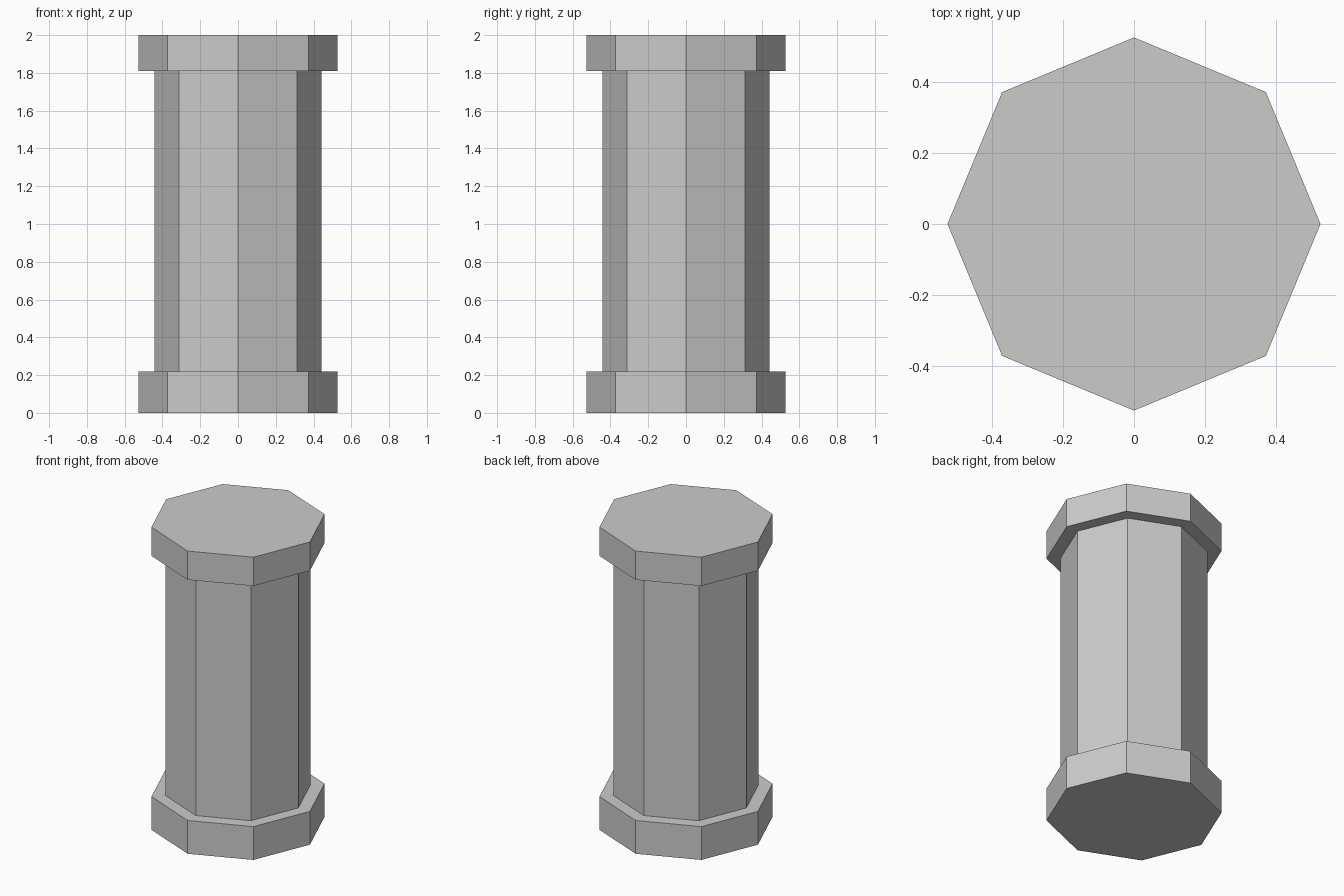
import bpy

if "Cube" in bpy.data.objects:
    bpy.data.objects.remove(bpy.data.objects["Cube"])

SIDES = 8


def octagon_block(name, radius, z_low, z_high):
    # Eight-sided prism with corners on the x and y axes
    bpy.ops.mesh.primitive_cylinder_add(
        vertices=SIDES, radius=radius, depth=z_high - z_low,
        location=(0, 0, (z_low + z_high) / 2))
    bpy.context.object.name = name


# Base slab, shaft and capital of the pillar
octagon_block("base", 0.526, 0.0, 0.22)
octagon_block("shaft", 0.441, 0.22, 1.81)
octagon_block("capital", 0.526, 1.81, 2.0)
